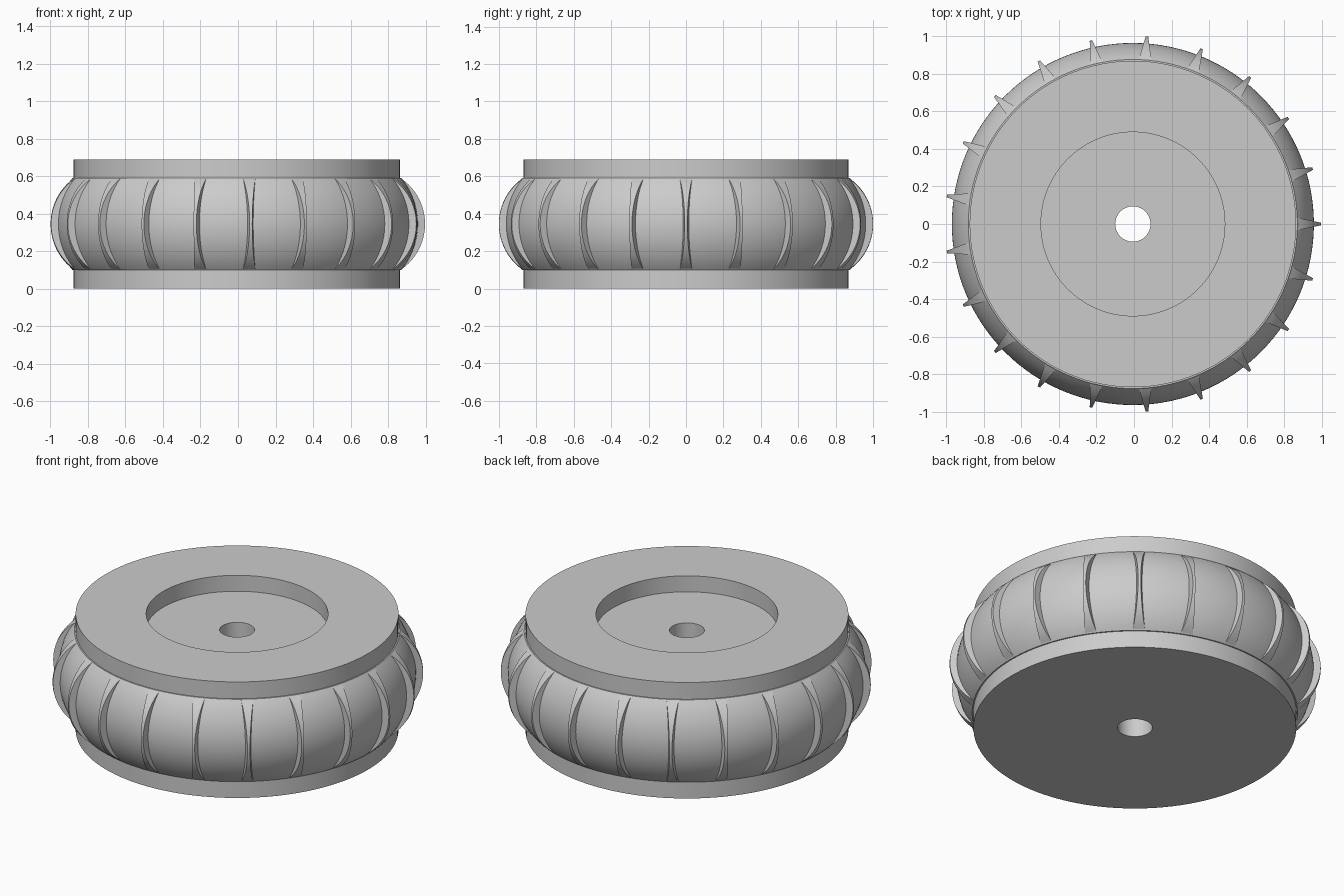
import bpy, bmesh, math
from mathutils import Matrix

cube = bpy.data.objects.get("Cube")
if cube:
    bpy.data.objects.remove(cube, do_unlink=True)

SEGMENTS, RIBS = 128, 21
MID_Z, HALF = 0.345, 0.245      # tread centre height and half width
CENTRE_X = -0.006               # axle position

grey = bpy.data.materials.new("plain grey")
grey.use_nodes = True
grey.diffuse_color = (0.6, 0.6, 0.6, 1)
grey.node_tree.nodes["Principled BSDF"].inputs["Base Color"].default_value = (0.6, 0.6, 0.6, 1)


def arc(r_edge, r_max, half, steps):
    """Circular bulge profile as (radius, height), from bottom to top."""
    sag = r_max - r_edge
    rad = (half ** 2 + sag ** 2) / (2 * sag)
    end = math.asin(half / rad)
    angles = [end * (2 * i / steps - 1) for i in range(steps + 1)]
    return [(r_max - rad + rad * math.cos(a), MID_Z + rad * math.sin(a)) for a in angles]


def finish(name, bm):
    bmesh.ops.recalc_face_normals(bm, faces=bm.faces)
    mesh = bpy.data.meshes.new(name)
    bm.to_mesh(mesh)
    bm.free()
    mesh.materials.append(grey)
    return add_object(name, mesh)


def add_object(name, mesh):
    obj = bpy.data.objects.new(name, mesh)
    bpy.context.collection.objects.link(obj)
    obj.location.x = CENTRE_X
    return obj


def smooth(obj):
    bpy.ops.object.select_all(action="DESELECT")
    obj.select_set(True)
    bpy.context.view_layer.objects.active = obj
    bpy.ops.object.shade_smooth_by_angle(angle=math.radians(30))


# Wheel body: lathed section with axle hole, top recess, rims and bulged tread
section = [(0.094, 0), (0.87, 0), (0.87, 0.1)]
section += arc(0.877, 0.965, HALF, 24)
section += [(0.87, 0.59), (0.87, 0.69), (0.49, 0.69), (0.49, 0.595), (0.094, 0.595)]
bm = bmesh.new()
rings = []
for i in range(SEGMENTS):
    a = math.tau * i / SEGMENTS
    rings.append([bm.verts.new((r * math.cos(a), r * math.sin(a), z)) for r, z in section])
for i, ring in enumerate(rings):
    after = rings[(i + 1) % SEGMENTS]
    for j in range(len(section)):
        k = (j + 1) % len(section)
        bm.faces.new((ring[j], after[j], after[k], ring[k]))
smooth(finish("wheel_body", bm))

# Tread rib: wedge section, thin outside and wide at the root
R_OUT, R_ROOT = 1.003, 0.85


def half_width(r):
    return 0.007 + 0.21 * (R_OUT - r)


bm = bmesh.new()
rows = []
for r, z in arc(0.88, R_OUT, HALF - 0.005, 24):
    w, root = half_width(r), half_width(R_ROOT)
    rows.append([bm.verts.new(p) for p in
                 ((R_ROOT, -root, z), (r, -w, z), (r, w, z), (R_ROOT, root, z))])
for low, high in zip(rows, rows[1:]):
    for j in range(4):
        k = (j + 1) % 4
        bm.faces.new((low[j], low[k], high[k], high[j]))
bm.faces.new(rows[0])
bm.faces.new(rows[-1])
first = finish("tread_rib", bm)
smooth(first)
for i in range(1, RIBS):
    rib = add_object(f"tread_rib_{i + 1}", first.data)
    rib.rotation_euler.z = math.tau * i / RIBS
